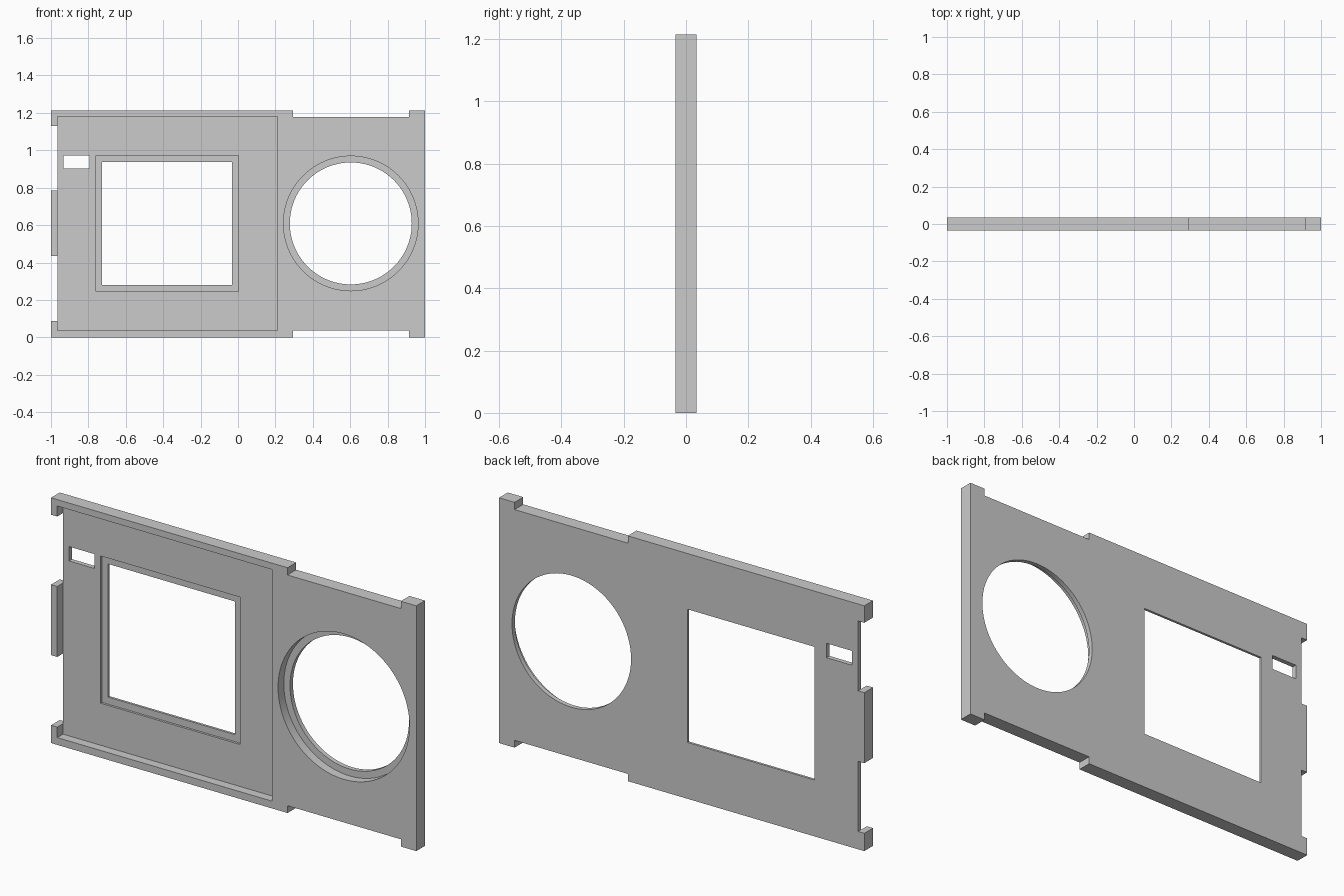
import bpy, bmesh, math

if "Cube" in bpy.data.objects:
    bpy.data.objects.remove(bpy.data.objects["Cube"])

HALF = 0.034          # half of the plate thickness
THIN = 0.011          # front of the thin back sheet (y)
STEP = 0.022          # floor of the square window rebate (y)
OUT = 0.1             # overshoot of cutters


def prism(name, pts, y0, y1):
    """Extrude an x/z profile from y0 to y1."""
    bm = bmesh.new()
    face = bm.faces.new([bm.verts.new((x, y0, z)) for x, z in pts])
    ext = bmesh.ops.extrude_face_region(bm, geom=[face])
    moved = [v for v in ext["geom"] if isinstance(v, bmesh.types.BMVert)]
    bmesh.ops.translate(bm, verts=moved, vec=(0, y1 - y0, 0))
    bmesh.ops.recalc_face_normals(bm, faces=bm.faces)
    mesh = bpy.data.meshes.new(name)
    bm.to_mesh(mesh)
    bm.free()
    obj = bpy.data.objects.new(name, mesh)
    bpy.context.collection.objects.link(obj)
    return obj


def rect(x0, x1, z0, z1):
    return [(x0, z0), (x1, z0), (x1, z1), (x0, z1)]


def circle(cx, cz, r, n=96):
    return [(cx + r * math.cos(2 * math.pi * i / n),
             cz + r * math.sin(2 * math.pi * i / n)) for i in range(n)]


def cut(target, pts, y_floor):
    """Remove a profile from the front of the plate down to y_floor."""
    cutter = prism("cutter", pts, -OUT, y_floor)
    cutter.hide_render = True
    mod = target.modifiers.new("cut", "BOOLEAN")
    mod.operation = "DIFFERENCE"
    mod.solver = "EXACT"
    mod.object = cutter
    bpy.context.view_layer.objects.active = target
    bpy.ops.object.modifier_apply(modifier=mod.name)
    bpy.data.objects.remove(cutter)


# Plate outline: notched long edges and three tabs on the left
outline = [(-1, 0), (0.295, 0), (0.295, 0.036), (0.915, 0.036), (0.915, 0), (1, 0),
           (1, 1.214), (0.915, 1.214), (0.915, 1.178), (0.295, 1.178), (0.295, 1.214),
           (-1, 1.214), (-1, 1.13), (-0.966, 1.13), (-0.966, 0.784), (-1, 0.784),
           (-1, 0.435), (-0.966, 0.435), (-0.966, 0.088), (-1, 0.088)]
plate = prism("face_plate", outline, -HALF, HALF)

# Large shallow pocket
cut(plate, rect(-0.966, 0.21, 0.036, 1.182), THIN)
# Square window with rebate
cut(plate, rect(-0.76, 0.003, 0.244, 0.973), STEP)
cut(plate, rect(-0.727, -0.033, 0.279, 0.938), OUT)
# Small slot
cut(plate, rect(-0.933, -0.793, 0.902, 0.973), OUT)
# Round window with counterbore
cut(plate, circle(0.603, 0.609, 0.36), THIN)
cut(plate, circle(0.603, 0.609, 0.326), OUT)

# Smooth round walls, crisp edges
plate.select_set(True)
bpy.context.view_layer.objects.active = plate
bpy.ops.object.shade_smooth_by_angle(angle=math.radians(30))
